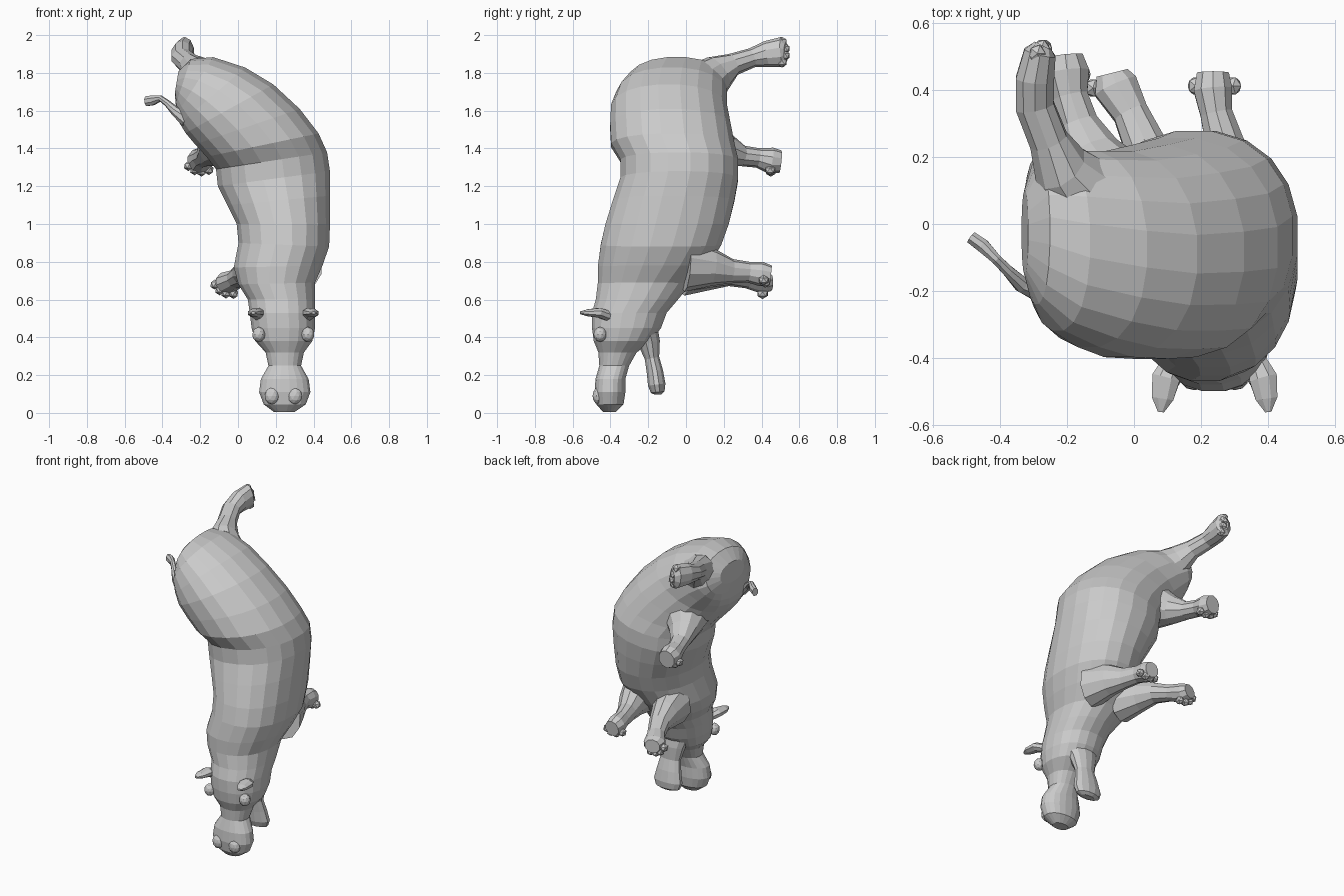
import bpy, bmesh, math
from mathutils import Vector as V

Y = V((0, 1, 0))


def loft(name, rings, n=16, p=2.0):
    """Skin rings of (centre, u, v); p > 2 gives squarer cross-sections."""
    bm = bmesh.new()
    loops = []
    for c, u, v in rings:
        loop = []
        for i in range(n):
            a = 2 * math.pi * (i + 0.5) / n
            ca, sa = math.cos(a), math.sin(a)
            loop.append(bm.verts.new(c + u * math.copysign(abs(ca) ** (2 / p), ca)
                                     + v * math.copysign(abs(sa) ** (2 / p), sa)))
        loops.append(loop)
    for a, b in zip(loops, loops[1:]):
        for i in range(n):
            j = (i + 1) % n
            bm.faces.new((a[i], a[j], b[j], b[i]))
    bm.faces.new(loops[0])
    bm.faces.new(loops[-1])
    finish(name, bm)


def finish(name, bm):
    bmesh.ops.recalc_face_normals(bm, faces=bm.faces)
    me = bpy.data.meshes.new(name)
    bm.to_mesh(me)
    bm.free()
    bpy.context.collection.objects.link(bpy.data.objects.new(name, me))


def tube(name, pts, n=10, side=V((1, 0, 0))):
    """Limb through (x, y, z, radius along side, other radius)."""
    c = [V(q[:3]) for q in pts]
    rings = []
    for i, q in enumerate(pts):
        d = (c[min(i + 1, len(c) - 1)] - c[max(i - 1, 0)]).normalized()
        u = (side - d * side.dot(d)).normalized()
        rings.append((c[i], u * q[3], d.cross(u) * q[4]))
    loft(name, rings, n)


def blob(name, loc, size, sub=2):
    bm = bmesh.new()
    bmesh.ops.create_icosphere(bm, subdivisions=sub, radius=1)
    for v in bm.verts:
        v.co = V(loc) + V(v.co[k] * size[k] for k in range(3))
    finish(name, bm)


# Body and upper head: left x, z, right x, z, y min, y max
body = [
    (.19, .005, .30, .005, -.44, -.37), (.135, .045, .36, .045, -.475, -.33),
    (.11, .11, .385, .11, -.485, -.32), (.12, .18, .375, .18, -.48, -.32),
    (.16, .25, .335, .25, -.46, -.30), (.145, .32, .35, .32, -.465, -.26),
    (.09, .38, .395, .38, -.49, -.18), (.07, .45, .41, .45, -.50, -.13),
    (.06, .53, .41, .53, -.50, -.10), (.05, .60, .41, .60, -.48, -.04),
    (.0, .68, .41, .69, -.47, .03), (-.025, .77, .45, .78, -.47, .12),
    (.0, .90, .485, .88, -.455, .19), (-.01, 1.0, .49, 1.0, -.43, .23),
    (-.06, 1.1, .49, 1.15, -.39, .26), (-.11, 1.2, .49, 1.28, -.35, .28),
    (-.12, 1.29, .475, 1.38, -.35, .28), (-.17, 1.355, .43, 1.48, -.40, .26),
    (-.23, 1.42, .33, 1.61, -.405, .24), (-.28, 1.48, .19, 1.74, -.40, .22),
    (-.31, 1.53, .04, 1.83, -.37, .22), (-.325, 1.58, -.13, 1.885, -.32, .22),
    (-.33, 1.63, -.25, 1.875, -.24, .2), (-.335, 1.69, -.315, 1.81, -.15, .1)]
rings = []
for x1, z1, x2, z2, y1, y2 in body:
    a, b = V((x1, (y1 + y2) / 2, z1)), V((x2, (y1 + y2) / 2, z2))
    rings.append(((a + b) / 2, (b - a) / 2, Y * (y2 - y1) / 2))
loft("body", rings, 20, 2.2)

# Open lower jaw
tube("lower_jaw", [(.24, -.22, .46, .12, .07), (.24, -.195, .37, .09, .06),
                   (.24, -.18, .29, .07, .04), (.24, -.165, .22, .085, .045),
                   (.24, -.155, .15, .10, .048), (.24, -.15, .11, .085, .038),
                   (.24, -.15, .098, .05, .02)], 12)

# Ears, eyes, nostrils
for s, side in ((-1, "left"), (1, "right")):
    cx = .24
    tube("ear_" + side, [(cx + s * .12, -.40, .51, .03, .03), (cx + s * .145, -.46, .53, .045, .028),
                         (cx + s * .155, -.52, .53, .035, .02), (cx + s * .16, -.56, .53, .01, .008)], 8)
    blob("eye_" + side, (cx + s * .13, -.455, .415), (.035, .035, .04))
    blob("nostril_" + side, (cx + s * .06, -.465, .09), (.04, .03, .045))

# Legs: limb path, then toe direction and fan direction
legs = {
    "hind_leg_outer": ([(-.12, .05, 1.70, .15, .15), (-.22, .17, 1.80, .085, .10),
                        (-.255, .25, 1.845, .06, .06), (-.295, .35, 1.88, .06, .052),
                        (-.295, .43, 1.90, .06, .07), (-.28, .51, 1.91, .05, .08),
                        (-.27, .53, 1.91, .03, .05)], (.35, 1, 0), (-.2, 0, 1)),
    "hind_leg_inner": ([(-.06, .08, 1.45, .16, .16), (-.13, .21, 1.39, .09, .09),
                        (-.165, .30, 1.36, .06, .055), (-.19, .38, 1.35, .055, .052),
                        (-.20, .45, 1.335, .07, .07), (-.205, .50, 1.33, .055, .06)],
                       (-.2, .2, -1), (1, 0, -.2)),
    "front_leg_left": ([(.10, .0, .76, .12, .14), (.06, .14, .75, .085, .10),
                        (.03, .24, .735, .065, .065), (-.01, .33, .71, .055, .052),
                        (-.055, .41, .69, .07, .06), (-.065, .45, .69, .05, .045)],
                       (-.5, .2, -1), (1, 0, -.5)),
    "front_leg_right": ([(.33, .0, .78, .12, .14), (.30, .14, .77, .085, .10),
                         (.27, .24, .75, .06, .065), (.245, .33, .745, .05, .055),
                         (.235, .40, .735, .06, .065), (.235, .45, .73, .05, .05)],
                        (.1, .5, -.7), (1, 0, 0)),
}
for name, (pts, toe, fan) in legs.items():
    tube(name, pts)
    foot, t, f = V(pts[-2][:3]), V(toe).normalized(), V(fan).normalized()
    for k in range(4):
        o = k - 1.5
        loc = foot + t * (.058 - .008 * o * o) + f * (o * .037) - Y * .012
        if toe[1] >= 1:
            loc -= t * .03
        blob(f"{name}_toe_{k + 1}", loc, (.027, .03, .027), 1)

# Tail with flared tip
tube("tail", [(-.27, -.20, 1.55, .04, .04), (-.335, -.18, 1.60, .025, .025),
              (-.375, -.14, 1.64, .018, .018), (-.41, -.105, 1.665, .016, .016),
              (-.45, -.065, 1.655, .028, .022), (-.485, -.04, 1.65, .028, .02)], 8, V((0, 0, 1)))
